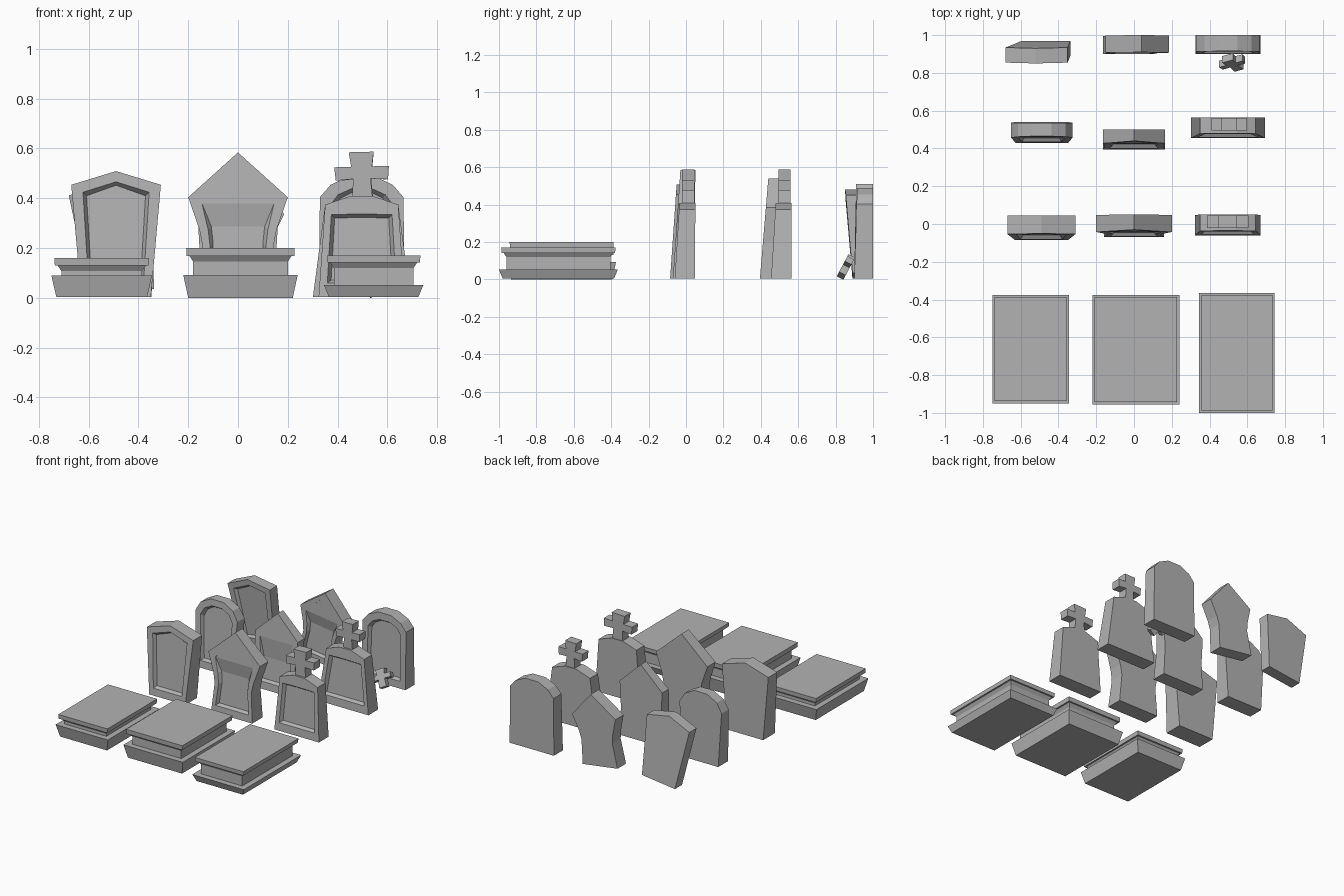
import bpy, bmesh
from math import radians
from mathutils import Matrix, Vector

cube = bpy.data.objects.get("Cube")
if cube:
    bpy.data.objects.remove(cube, do_unlink=True)

stone_mat = bpy.data.materials.new("grey stone")
stone_mat.use_nodes = True
GREY = (0.45, 0.45, 0.45, 1)
stone_mat.diffuse_color = GREY
stone_mat.node_tree.nodes["Principled BSDF"].inputs["Base Color"].default_value = GREY


def finish(name, bm, matrix=Matrix(), rest=False):
    """Turn a bmesh into a grey object, optionally resting on the ground."""
    bm.transform(matrix)
    if rest:
        low = min(v.co.z for v in bm.verts)
        bmesh.ops.translate(bm, verts=bm.verts, vec=(0, 0, 0.004 - low))
    bmesh.ops.recalc_face_normals(bm, faces=bm.faces)
    mesh = bpy.data.meshes.new(name)
    bm.to_mesh(mesh)
    bm.free()
    mesh.materials.append(stone_mat)
    ob = bpy.data.objects.new(name, mesh)
    bpy.context.collection.objects.link(ob)
    return ob


def mirrored(half):
    """Right half from the foot up, then the left half back down."""
    return half + [(-x, z) for x, z in reversed(half) if x > 0]


def bridge(bm, a, b):
    n = len(a)
    for i in range(n):
        j = (i + 1) % n
        bm.faces.new((a[i], a[j], b[j], b[i]))


def headstone(name, outline, panel, front, back, loc, scale=1, roll=0, open_top=0):
    """Slab with a recessed front panel; front and back give y at foot and top.
    The topmost open_top panel points run flush into the face."""
    bm = bmesh.new()
    top = max(z for x, z in outline)

    def loop(half, ys, push=0):
        return [bm.verts.new((x, ys[0] + (ys[1] - ys[0]) * z / top + push, z))
                for x, z in mirrored(half)]
    outer, rear, rim = loop(outline, front), loop(outline, back), loop(panel, front)
    # recessed floor, a little narrower than its rim
    mid = top * 0.5
    floor = loop([(x * 0.89, z + (0.012 if z < mid else -0.014)) for x, z in panel], front, 0.022)
    n, k = len(floor), len(panel)
    for i in range(k - open_top, n - k + open_top):
        floor[i].co = rim[i].co + Vector((0, 0.002, 0))
    bm.faces.new(rear)
    bridge(bm, outer, rear)
    bridge(bm, outer, rim)
    bridge(bm, rim, floor)
    for i in range(n // 2):
        ring = [floor[i], floor[i + 1], floor[n - 2 - i], floor[n - 1 - i]]
        ring = list(dict.fromkeys(ring))
        if len(ring) > 2 and i + 1 <= n - 2 - i:
            bm.faces.new(ring)
    m = Matrix.Translation((loc[0], loc[1], 0)) @ Matrix.Rotation(radians(roll), 4, 'Y') @ Matrix.Diagonal((scale, 1, scale, 1))
    return finish(name, bm, m, True)


# Right half of a flared cross, measured from its foot
CROSS = [(0.042, 0), (0.035, 0.09), (0.105, 0.085), (0.11, 0.14),
         (0.042, 0.14), (0.05, 0.2)]


def cross(name, matrix, thick):
    bm = bmesh.new()
    rings = [[bm.verts.new((x, y, z)) for x, z in mirrored(CROSS)]
             for y in (-thick / 2, thick / 2)]
    for r in rings:
        bm.faces.new(r)
    bridge(bm, *rings)
    return finish(name, bm, matrix)


def slab(name, x0, x1, y0, y1, base, body, top, foot=0.004):
    """Tomb slab: flared plinth, body with a coved top, and a thin lid."""
    profile = [(0.02, foot), (0, base), (0.04, base), (0.04, body - 0.022),
               (0.025, body), (0.014, body), (0.012, top)]
    bm = bmesh.new()
    prev = None
    for inset, z in profile:
        ring = [bm.verts.new((x, y, z)) for x, y in
                ((x0 + inset, y0 + inset), (x1 - inset, y0 + inset),
                 (x1 - inset, y1 - inset), (x0 + inset, y1 - inset))]
        if prev:
            bridge(bm, prev, ring)
        else:
            bm.faces.new(ring)
        prev = ring
    bm.faces.new(prev)
    return finish(name, bm)


# Tomb slabs in the front row
slab("left_tomb_slab", -0.75, -0.345, -0.95, -0.375, 0.09, 0.13, 0.16)
slab("middle_tomb_slab", -0.22, 0.24, -0.955, -0.375, 0.092, 0.168, 0.2, 0.0)
slab("right_tomb_slab", 0.345, 0.745, -1.0, -0.365, 0.052, 0.142, 0.17)

# Wide-shouldered stones with a low gable
GABLE = [(0.14, 0), (0.18, 0.45), (0, 0.505)]
GABLE_PANEL = [(0.11, 0.05), (0.133, 0.42), (0, 0.462)]
headstone("gabled_headstone", GABLE, GABLE_PANEL, (-0.085, -0.05), (0.045, 0.045), (-0.49, 0))
headstone("tilted_gabled_headstone", GABLE, GABLE_PANEL, (-0.015, -0.055),
          (0.065, 0.025), (-0.465, 0.905), 0.92, -7)

# Pointed stones with open-topped panels
KITE = [(0.16, 0), (0.142, 0.2), (0.155, 0.27), (0.2, 0.4), (0, 0.58)]
KITE_PANEL = [(0.128, 0.05), (0.112, 0.2), (0.12, 0.27), (0.145, 0.375), (0, 0.55)]
headstone("pointed_headstone", KITE, KITE_PANEL, (-0.07, -0.03), (0.045, 0.05), (0, 0), open_top=2)
headstone("tilted_pointed_headstone", KITE, KITE_PANEL, (-0.05, -0.04),
          (0.045, 0.05), (-0.03, 0.95), 0.85, 8, 2)
HOUSE = [(0.165, 0), (0.155, 0.2), (0.165, 0.38), (0, 0.535)]
HOUSE_PANEL = [(0.13, 0.05), (0.115, 0.2), (0.125, 0.35), (0, 0.5)]
headstone("narrow_pointed_headstone", HOUSE, HOUSE_PANEL, (-0.06, -0.015),
          (0.045, 0.045), (0, 0.455), open_top=2)

# Round-topped stones
ARCH = [(0.14, 0), (0.163, 0.38), (0.125, 0.445), (0.05, 0.485)]
ARCH_PANEL = [(0.105, 0.05), (0.123, 0.36), (0.095, 0.41), (0.04, 0.44)]
headstone("arched_headstone", ARCH, ARCH_PANEL, (-0.055, -0.02), (0.055, 0.05), (-0.488, 0.485))
ROUND = [(0.172, 0), (0.168, 0.4), (0.125, 0.45), (0.05, 0.485)]
ROUND_PANEL = [(0.13, 0.05), (0.125, 0.37), (0.095, 0.41), (0.04, 0.435)]
headstone("rounded_headstone", ROUND, ROUND_PANEL, (-0.055, -0.04), (0.045, 0.045), (0.497, 0.955))

# Cross-topped stones
for name, half, y, dx, width in (("front", 0.173, 0, 0, 1), ("back", 0.196, 0.515, 0.008, 0.85)):
    body = [(half, 0), (0.147, 0.37), (0.045, 0.405)]
    panel = [(half - 0.035, 0.055), (0.122, 0.33), (0.05, 0.332)]
    headstone(name + "_cross_headstone", body, panel, (-0.06, -0.035), (0.048, 0.05), (0.497, y))
    cross(name + "_cross", Matrix.Translation((0.5 + dx, y + 0.012, 0.39))
          @ Matrix.Rotation(radians(-1.5), 4, 'Y') @ Matrix.Diagonal((width, 1, 0.98, 1)), 0.066)

# Broken cross leaning at the foot of the rounded stone
cross("fallen_cross", Matrix.Translation((0.555, 0.83, 0.02)) @ Matrix.Rotation(radians(-28), 4, 'X')
      @ Matrix.Rotation(radians(-30), 4, 'Y') @ Matrix.Diagonal((0.65, 1, 0.6, 1)), 0.04)
